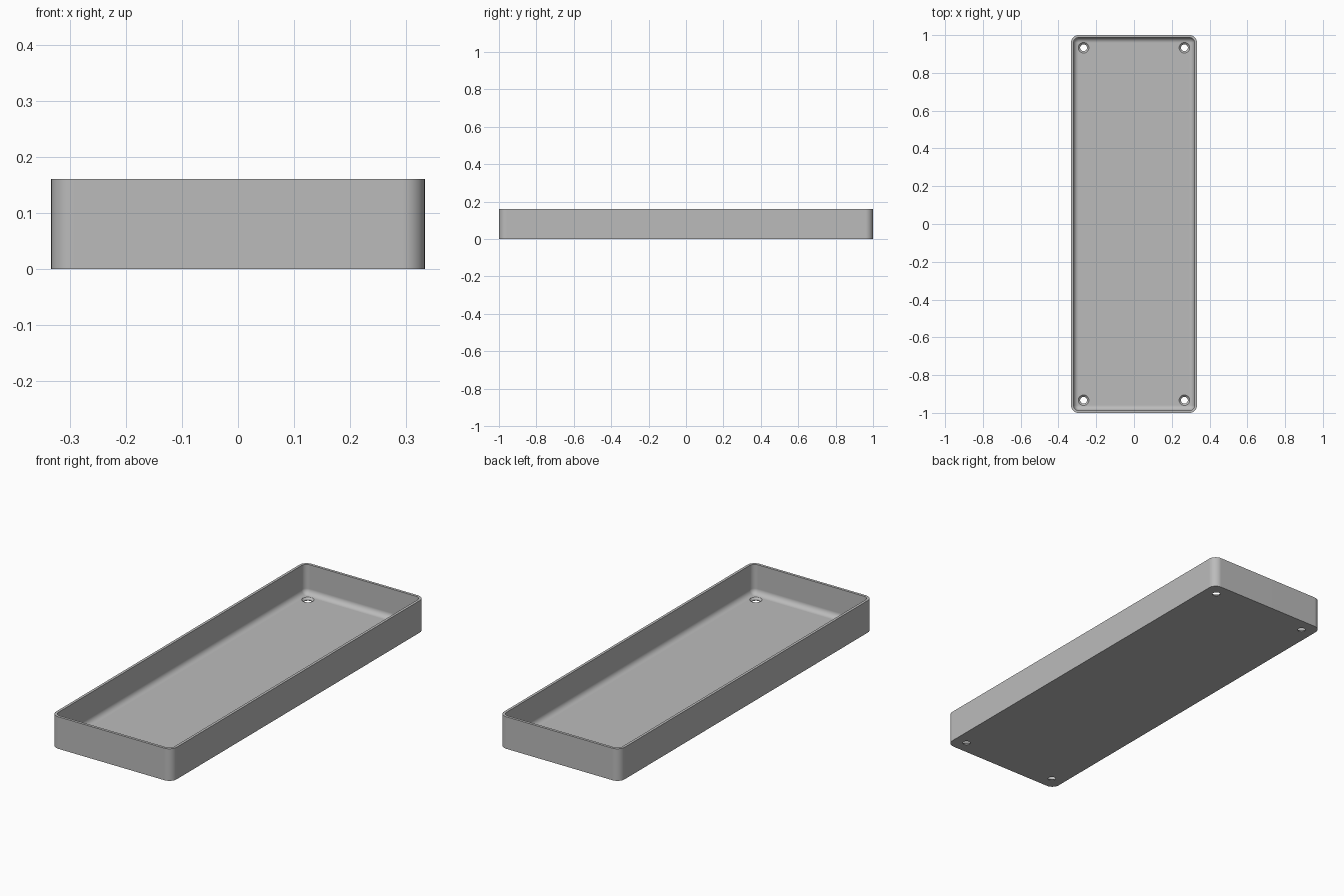
import bpy, bmesh
from math import sin, cos, pi

if "Cube" in bpy.data.objects:
    bpy.data.objects.remove(bpy.data.objects["Cube"], do_unlink=True)

HALF_X, HALF_Y, HEIGHT = 1 / 3, 1.0, 0.16
CORNER, WALL, FLOOR, FILLET = 0.04, 0.0133, 0.0133, 0.0267
STEPS = 8

grey = bpy.data.materials.new("grey")
grey.use_nodes = True
grey.diffuse_color = (0.5, 0.5, 0.5, 1)
grey.node_tree.nodes["Principled BSDF"].inputs["Base Color"].default_value = grey.diffuse_color


def ring(bm, inset, z):
    """Rounded rectangle of vertices, inset from the outer wall."""
    r = max(CORNER - inset, 0.001)
    verts = []
    for i, (sx, sy) in enumerate([(1, 1), (-1, 1), (-1, -1), (1, -1)]):
        cx, cy = sx * (HALF_X - inset - r), sy * (HALF_Y - inset - r)
        for k in range(STEPS + 1):
            a = (i + k / STEPS) * pi / 2
            verts.append(bm.verts.new((cx + r * cos(a), cy + r * sin(a), z)))
    return verts


def loft(bm, rings):
    """Skin a chain of rings and cap both ends."""
    for low, high in zip(rings, rings[1:]):
        n = len(low)
        for i in range(n):
            j = (i + 1) % n
            bm.faces.new((low[i], low[j], high[j], high[i]))
    bm.faces.new(rings[0][::-1])
    bm.faces.new(rings[-1])
    bmesh.ops.recalc_face_normals(bm, faces=bm.faces)


def make_object(name, bm):
    mesh = bpy.data.meshes.new(name)
    bm.to_mesh(mesh)
    bm.free()
    mesh.materials.append(grey)
    obj = bpy.data.objects.new(name, mesh)
    bpy.context.collection.objects.link(obj)
    return obj


# Tray shell: outer wall, rim, inner wall and filleted floor
bm = bmesh.new()
profile = [(0, 0), (0, HEIGHT), (WALL, HEIGHT)]
for k in range(STEPS + 1):
    a = k / STEPS * pi / 2
    profile.append((WALL + FILLET * (1 - cos(a)), FLOOR + FILLET * (1 - sin(a))))
loft(bm, [ring(bm, inset, z) for inset, z in profile])
tray = make_object("tray", bm)

# Countersunk screw holes in the four corners
bm = bmesh.new()
hole = [(0.018, -0.02), (0.018, 0.004), (0.028, FLOOR), (0.028, 0.04)]
for sx in (-1, 1):
    for sy in (-1, 1):
        part = bmesh.new()
        loft(part, [[part.verts.new((sx * 0.267 + r * cos(k * pi / 16),
                                     sy * 0.933 + r * sin(k * pi / 16), z))
                     for k in range(32)] for r, z in hole])
        temp = bpy.data.meshes.new("hole_part")
        part.to_mesh(temp)
        part.free()
        bm.from_mesh(temp)
        bpy.data.meshes.remove(temp)
cutter = make_object("screw_hole_cutter", bm)
cutter.hide_render = True

cut = tray.modifiers.new("screw_holes", "BOOLEAN")
cut.operation, cut.solver, cut.object = "DIFFERENCE", "EXACT", cutter
bpy.context.view_layer.objects.active = tray
tray.select_set(True)
cutter.select_set(False)
bpy.ops.object.modifier_apply(modifier=cut.name)
bpy.data.objects.remove(cutter, do_unlink=True)

# Smooth corners and fillet, crisp rim and holes
bpy.ops.object.shade_smooth_by_angle(angle=0.5)
weighted = tray.modifiers.new("weighted_normals", "WEIGHTED_NORMAL")
weighted.keep_sharp = True
